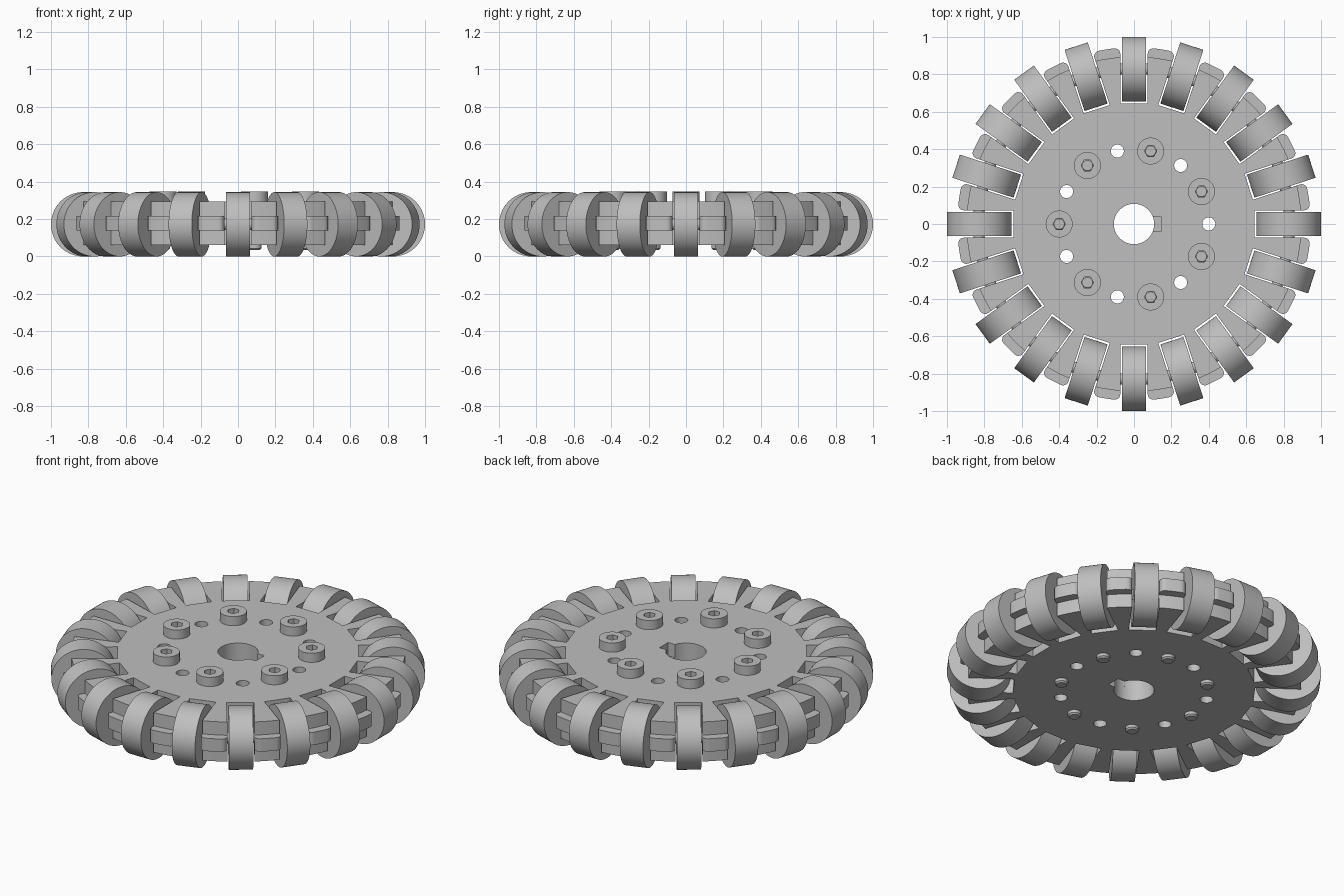
import bpy
from math import sin, cos, pi, radians, asin, sqrt
from mathutils import Matrix, Vector

cube = bpy.data.objects.get("Cube")
if cube:
    bpy.data.objects.remove(cube)

GREY = (0.52, 0.52, 0.52, 1)
mat = bpy.data.materials.new("plain_grey")
mat.use_nodes = True
mat.diffuse_color = GREY
mat.node_tree.nodes["Principled BSDF"].inputs["Base Color"].default_value = GREY

ROLLERS, BOLTS = 20, 7
ROLLER_R, ROLLER_W = 0.172, 0.13
RING = 1 - ROLLER_R
SLOT_IN, SLOT_HALF = 0.645, 0.073
MID_Z = 0.178


def finish(ob, name):
    ob.name = name
    ob.data.materials.clear()
    ob.data.materials.append(mat)
    bpy.ops.object.select_all(action='DESELECT')
    bpy.context.view_layer.objects.active = ob
    ob.select_set(True)
    bpy.ops.object.shade_smooth_by_angle(angle=radians(30))
    return ob


def circle(r, n=32, cx=0, cy=0):
    return [(cx + r * cos(2 * pi * i / n), cy + r * sin(2 * pi * i / n)) for i in range(n)]


def slab(name, outlines, z0, z1, loc=(0, 0)):
    """Flat plate from an outer outline followed by hole outlines."""
    cu = bpy.data.curves.new(name, 'CURVE')
    cu.dimensions, cu.fill_mode, cu.extrude = '2D', 'BOTH', (z1 - z0) / 2
    for pts in outlines:
        sp = cu.splines.new('POLY')
        sp.points.add(len(pts) - 1)
        for p, (x, y) in zip(sp.points, pts):
            p.co = (x, y, 0, 1)
        sp.use_cyclic_u = True
    ob = bpy.data.objects.new(name, cu)
    bpy.context.collection.objects.link(ob)
    ob.location = (*loc, (z0 + z1) / 2)
    bpy.ops.object.select_all(action='DESELECT')
    bpy.context.view_layer.objects.active = ob
    ob.select_set(True)
    bpy.ops.object.convert(target='MESH')
    return finish(bpy.context.object, name)


def cylinder(name, r, depth, matrix, n=32, bevel=0):
    bpy.ops.mesh.primitive_cylinder_add(vertices=n, radius=r, depth=depth)
    ob = bpy.context.object
    ob.matrix_world = matrix
    if bevel:
        b = ob.modifiers.new("edge", 'BEVEL')
        b.width, b.segments = bevel, 1
    return finish(ob, name)


def lobed_outline(radius, corner):
    """Disc outline with one slot per roller and rounded lobe corners."""
    pts = []
    step = 2 * pi / ROLLERS
    for k in range(ROLLERS):
        # One lobe, described about its starting roller's radial direction
        rc = radius - corner
        side = SLOT_HALF + corner
        a0 = asin(side / rc)
        lobe = [(SLOT_IN, SLOT_HALF)]
        if corner:
            cx = sqrt(rc * rc - side * side)
            lobe += [(cx + corner * cos(t), side + corner * sin(t))
                     for t in [-pi / 2 + i * (pi / 2 + a0) / 5 for i in range(5)]]
        lobe += [(radius * cos(a), radius * sin(a))
                 for a in [a0 + i * (step / 2 - a0) / 4 for i in range(5)]]
        # Mirror the half lobe across its middle line
        lobe += [(x * cos(step) + y * sin(step), x * sin(step) - y * cos(step))
                 for x, y in reversed(lobe[:-1])]
        c, s = cos(k * step), sin(k * step)
        pts += [(x * c - y * s, x * s + y * c) for x, y in lobe]
    return pts


# Bolt circle: through holes alternate with bolts
hole_angles = [2 * pi * k / BOLTS for k in range(BOLTS)]
holes = [circle(0.035, 24, 0.4 * cos(a), 0.4 * sin(a)) for a in hole_angles]

# Bore with and without keyway
bore = circle(0.108, 48)
key_a = asin(0.04 / 0.108)
keyed = [(0.145, -0.04), (0.145, 0.04)] + [
    (0.108 * cos(a), 0.108 * sin(a))
    for a in [key_a + i * (2 * pi - 2 * key_a) / 40 for i in range(41)]]

# Hub plates
side_outline = lobed_outline(0.895, 0)
slab("lower_plate", [side_outline, keyed] + holes, 0.06, 0.14)
slab("middle_plate", [lobed_outline(0.945, 0.03), bore] + holes, 0.14, 0.216)
slab("upper_plate", [side_outline, keyed] + holes, 0.216, 0.294)

# Rollers and their axles
for k in range(ROLLERS):
    spin = (Matrix.Rotation(2 * pi * k / ROLLERS, 4, 'Z')
            @ Matrix.Translation(Vector((RING, 0, ROLLER_R)))
            @ Matrix.Rotation(pi / 2, 4, 'X'))
    cylinder(f"roller_{k + 1}", ROLLER_R, ROLLER_W, spin, 64)
    cylinder(f"axle_{k + 1}", 0.03, 0.18, spin, 16)

# Socket head bolts
for k, a in enumerate(hole_angles):
    x, y = -0.4 * cos(a), -0.4 * sin(a)
    slab(f"bolt_head_{k + 1}", [circle(0.072, 40), circle(0.033, 6)], 0.294, 0.348, (x, y))
    cylinder(f"bolt_shank_{k + 1}", 0.036, 0.28, Matrix.Translation((x, y, 0.175)), 24, 0.008)
